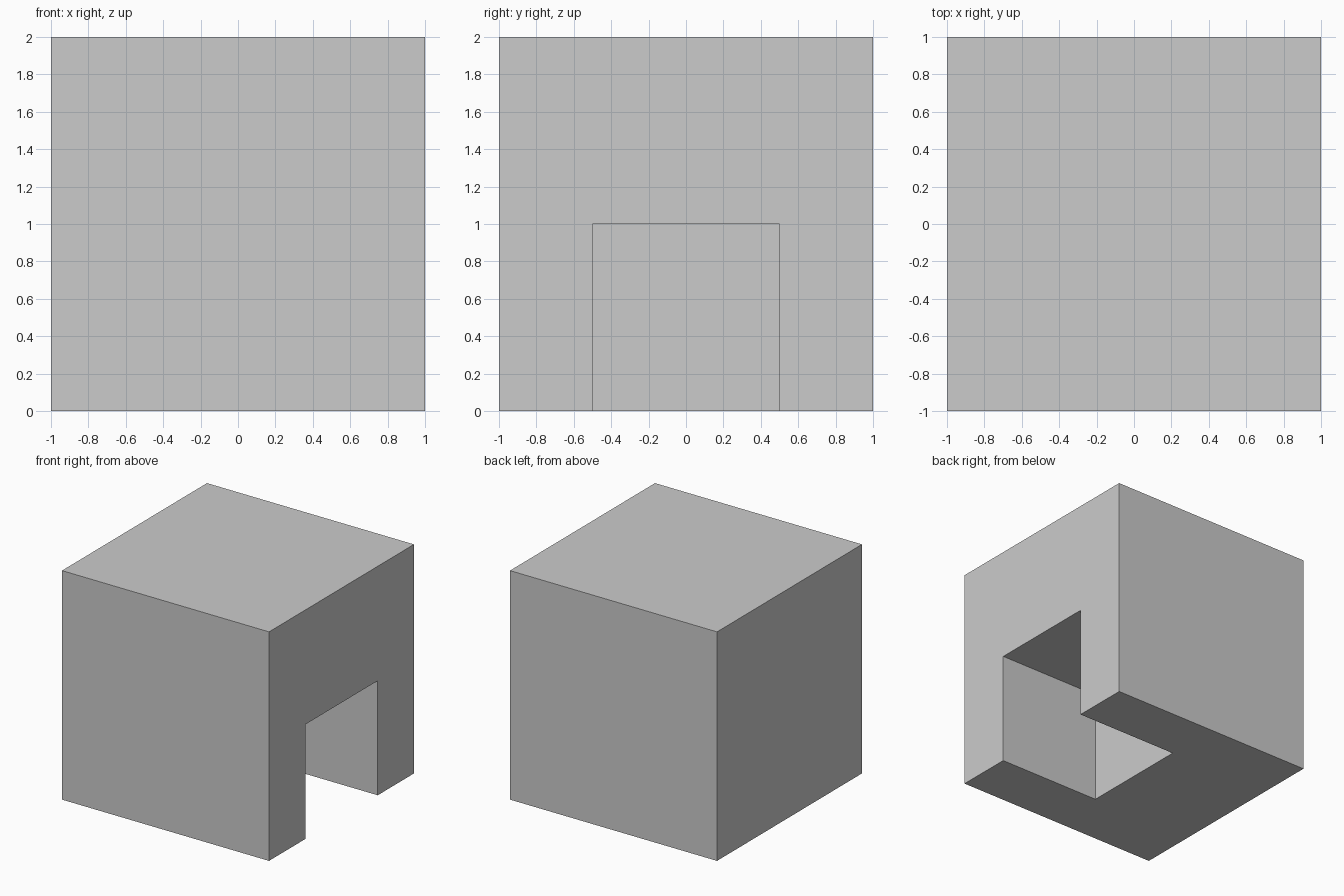
import bpy

if "Cube" in bpy.data.objects:
    bpy.data.objects.remove(bpy.data.objects["Cube"])


def box(name, lo, hi):
    """Axis-aligned box between two corners."""
    centre = [(a + b) / 2 for a, b in zip(lo, hi)]
    bpy.ops.mesh.primitive_cube_add(size=1, location=centre)
    obj = bpy.context.object
    obj.name = name
    obj.scale = [b - a for a, b in zip(lo, hi)]
    bpy.ops.object.transform_apply(location=True, rotation=False, scale=True)
    return obj


# Solid block
block = box("block", (-1, -1, 0), (1, 1, 2))

# Recess open to the right side and the bottom, reaching the middle of the block
cutter = box("recess_cutter", (0, -0.5, -0.5), (1.5, 0.5, 1))
cut = block.modifiers.new("recess", 'BOOLEAN')
cut.operation = 'DIFFERENCE'
cut.solver = 'EXACT'
cut.object = cutter

# Apply the cut and remove the helper
bpy.context.view_layer.objects.active = block
bpy.ops.object.modifier_apply(modifier=cut.name)
bpy.data.objects.remove(cutter, do_unlink=True)
